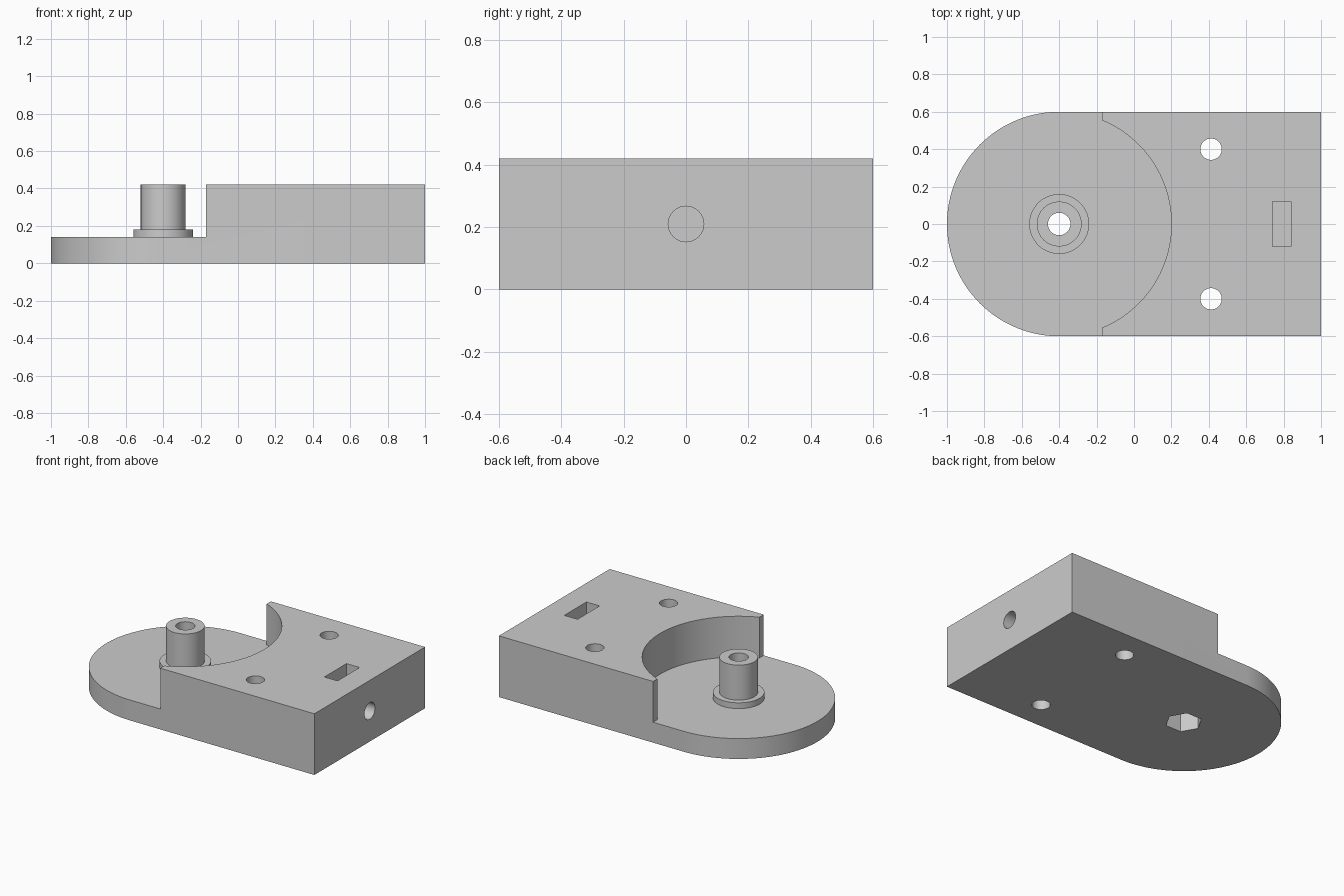
import bpy, bmesh
from math import cos, sin, pi, acos, radians
from mathutils import Matrix

if "Cube" in bpy.data.objects:
    bpy.data.objects.remove(bpy.data.objects["Cube"], do_unlink=True)

HEIGHT, FLOOR = 0.42, 0.14      # block top, plate top
PIVOT, RADIUS = -0.40, 0.60     # round end centre and radius
STEP = -0.17                    # front of the raised block

grey = bpy.data.materials.new("light_grey")
grey.use_nodes = True
grey.diffuse_color = (0.6, 0.6, 0.6, 1)
grey.node_tree.nodes["Principled BSDF"].inputs["Base Color"].default_value = (0.6, 0.6, 0.6, 1)


def arc(start, end, steps):
    angles = [start + (end - start) * i / steps for i in range(steps + 1)]
    return [(PIVOT + RADIUS * cos(a), RADIUS * sin(a)) for a in angles]


def add_object(name, bm):
    bmesh.ops.recalc_face_normals(bm, faces=bm.faces)
    mesh = bpy.data.meshes.new(name)
    bm.to_mesh(mesh)
    bm.free()
    mesh.materials.append(grey)
    obj = bpy.data.objects.new(name, mesh)
    bpy.context.collection.objects.link(obj)
    return obj


def prism(name, outline, z0, z1):
    bm = bmesh.new()
    face = bm.faces.new([bm.verts.new((x, y, z0)) for x, y in outline])
    new = bmesh.ops.extrude_face_region(bm, geom=[face])["geom"]
    verts = [v for v in new if isinstance(v, bmesh.types.BMVert)]
    bmesh.ops.translate(bm, verts=verts, vec=(0, 0, z1 - z0))
    return add_object(name, bm)


def cylinder(name, x, y, radius, z0, z1, sides=64):
    ring = [2 * pi * i / sides for i in range(sides)]
    return prism(name, [(x + radius * cos(a), y + radius * sin(a)) for a in ring], z0, z1)


def combine(target, tool, operation):
    mod = target.modifiers.new(operation.lower(), "BOOLEAN")
    mod.operation, mod.object, mod.solver = operation, tool, "EXACT"
    graph = bpy.context.evaluated_depsgraph_get()
    mesh = bpy.data.meshes.new_from_object(target.evaluated_get(graph))
    target.modifiers.clear()
    target.data = mesh
    bpy.data.objects.remove(tool, do_unlink=True)


# Round-ended body at full height
body = prism("bracket_body", arc(pi / 2, 3 * pi / 2, 64) + [(1, -RADIUS), (1, RADIUS)], 0, HEIGHT)

# Clear the round end down to the plate, leaving a curved pocket wall
corner = acos((STEP - PIVOT) / RADIUS)
clearance = [(-1.2, -0.8), (STEP, -0.8)] + arc(-corner, corner, 56) + [(STEP, 0.8), (-1.2, 0.8)]
combine(body, prism("pocket_cutter", clearance, FLOOR, 1), "DIFFERENCE")

# Flanged pivot post
for name, radius, top in (("flange", 0.16, 0.18), ("post", 0.12, HEIGHT)):
    combine(body, cylinder(name, PIVOT, 0, radius, 0.05, top), "UNION")

# Post bore and hexagonal nut recess underneath
combine(body, cylinder("bore_cutter", PIVOT, 0, 0.06, -0.1, 1, 48), "DIFFERENCE")
combine(body, cylinder("hex_cutter", PIVOT, 0, 0.115, -0.1, 0.15, 6), "DIFFERENCE")

# Two mounting holes through the block
for side in (-1, 1):
    combine(body, cylinder("hole_cutter", 0.412, side * 0.4, 0.057, -0.1, 1, 48), "DIFFERENCE")

# Nut slot in the top
slot = [(0.74, -0.12), (0.84, -0.12), (0.84, 0.12), (0.74, 0.12)]
combine(body, prism("slot_cutter", slot, 0.09, 1), "DIFFERENCE")

# Screw hole from the end face into the slot
screw = cylinder("screw_cutter", 0, 0, 0.057, 0.79, 1.1, 48)
screw.data.transform(Matrix.Translation((0, 0, 0.21)) @ Matrix.Rotation(pi / 2, 4, "Y"))
combine(body, screw, "DIFFERENCE")

# Smooth the round walls, keep the edges crisp
bpy.ops.object.select_all(action="DESELECT")
body.select_set(True)
bpy.context.view_layer.objects.active = body
bpy.ops.object.shade_smooth_by_angle(angle=radians(30))
